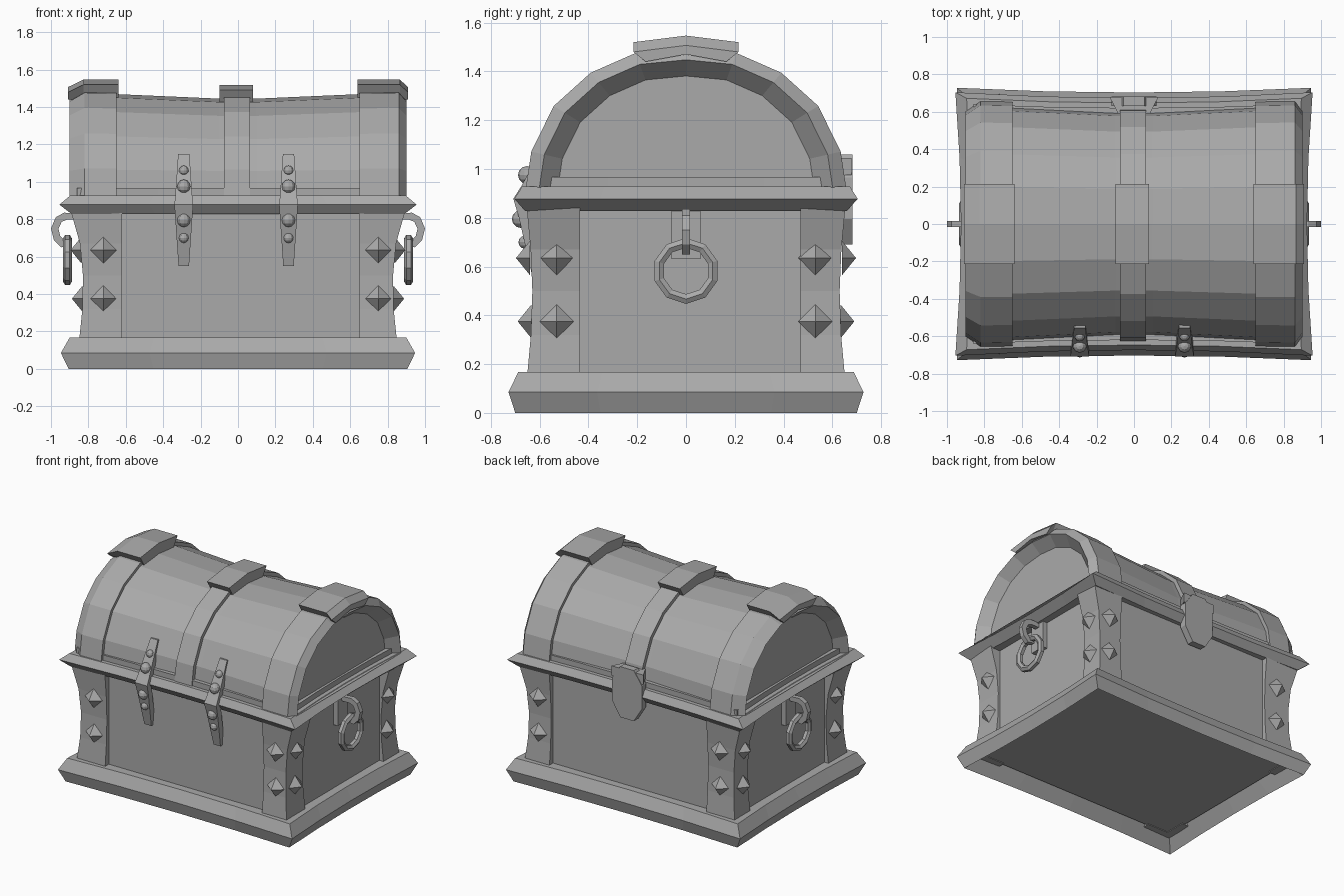
import bpy, bmesh
from math import sin, cos, pi
from mathutils import Vector, Matrix

cube = bpy.data.objects.get("Cube")
if cube:
    bpy.data.objects.remove(cube)

grey = bpy.data.materials.new("stone grey")
grey.use_nodes = True
grey.diffuse_color = (0.4, 0.4, 0.4, 1)
grey.node_tree.nodes["Principled BSDF"].inputs["Base Color"].default_value = (0.4, 0.4, 0.4, 1)


def finish(name, bm):
    bmesh.ops.recalc_face_normals(bm, faces=bm.faces)
    mesh = bpy.data.meshes.new(name)
    bm.to_mesh(mesh)
    bm.free()
    mesh.materials.append(grey)
    ob = bpy.data.objects.new(name, mesh)
    bpy.context.collection.objects.link(ob)
    return ob


def loft(name, rings, loop=False):
    """Skin closed rings; the ends are capped, or joined when loop is set."""
    bm = bmesh.new()
    rows = [[bm.verts.new(p) for p in ring] for ring in rings]
    n = len(rows[0])
    pairs = list(zip(rows, rows[1:])) + ([(rows[-1], rows[0])] if loop else [])
    for a, b in pairs:
        for i in range(n):
            j = (i + 1) % n
            bm.faces.new((a[i], a[j], b[j], b[i]))
    if not loop:
        bm.faces.new(rows[0])
        bm.faces.new(rows[-1])
    return finish(name, bm)


def bowed_ring(x, y, z, sag):
    """Rectangle whose four sides bow inward."""
    steps = (-1, -0.5, 0, 0.5)
    pts = [(t * x, -y + sag * (1 - t * t)) for t in steps]
    pts += [(x - sag * (1 - t * t), t * y) for t in steps]
    pts += [(-px, -py) for px, py in pts]
    return [(px, py, z) for px, py in pts]


# Base frame (hollow below), rim and flat body panels
loft("base_trim", [bowed_ring(0.84, 0.63, 0.1, 0.02), bowed_ring(0.905, 0.70, 0, 0.02),
                   bowed_ring(0.947, 0.728, 0.085, 0.025), bowed_ring(0.9, 0.688, 0.167, 0.025),
                   bowed_ring(0.78, 0.57, 0.167, 0)], loop=True)
loft("rim_trim", [bowed_ring(0.89, 0.66, 0.828, 0.025), bowed_ring(0.955, 0.704, 0.878, 0.03),
                  bowed_ring(0.895, 0.672, 0.928, 0.025)])
loft("rim_lip", [bowed_ring(0.86, 0.64, z, 0.02) for z in (0.92, 0.967)])
loft("body", [bowed_ring(0.815, 0.608, z, 0) for z in (0.085, 0.84)])

# Angled corner plates and pyramid studs
plate_levels = [(0.08, 0.848, 0.65), (0.165, 0.848, 0.65), (0.32, 0.832, 0.636),
                (0.5, 0.829, 0.63), (0.67, 0.845, 0.637), (0.84, 0.893, 0.653)]


def pyramid(name, centre, out, size=0.07, depth=0.057):
    out = Vector(out)
    side = out.cross(Vector((0, 0, 1)))
    c = Vector(centre)
    bm = bmesh.new()
    rim = [bm.verts.new(c + side * size * cos(a) + Vector((0, 0, size * sin(a))))
           for a in (0, pi / 2, pi, 3 * pi / 2)]
    tip = bm.verts.new(c + out * depth)
    bm.faces.new(rim)
    for i in range(4):
        bm.faces.new((rim[i], rim[(i + 1) % 4], tip))
    finish(name, bm)


for sx, xname, a, stud_x in ((-1, "right", 0.62, 0.72), (1, "left", 0.65, 0.75)):
    for sy, yname, b in ((-1, "front", 0.435), (1, "back", 0.47)):
        tag = f"{yname}_{xname}"
        rings = []
        for z, x, y in plate_levels:
            ell = [(x, y), (a, y), (a, 0.59), (0.79, 0.59), (0.79, b), (x, b)]
            rings.append([(sx * px, sy * py, z) for px, py in ell])
        loft(f"corner_plate_{tag}", rings)
        for z, lean in ((0.375, 0), (0.635, 0.007)):
            pyramid(f"stud_{tag}", (sx * stud_x, sy * (0.633 + lean), z), (0, sy, 0))
            pyramid(f"side_stud_{tag}", (sx * (0.831 + lean), sy * 0.53, z), (sx, 0, 0))

# Barrel lid: one arch outline, scaled along the length
half_arch = [(0.65, 0), (0.628, 0.145), (0.537, 0.33), (0.387, 0.465), (0.205, 0.545)]
arch = half_arch + [(0, 0.565)] + [(-y, z) for y, z in reversed(half_arch)]


def arch_ring(x, s):
    return [(x, y * s, 0.925 + z * s) for y, z in arch]


loft("lid_barrel", [arch_ring(x, s) for x, s in
                    ((-0.72, 0.968), (-0.1, 0.92), (0.1, 0.92), (0.72, 0.968))])
loft("middle_band", [arch_ring(x, s) for x, s in
                     ((-0.075, 0.9), (-0.075, 0.965), (0.065, 0.965), (0.065, 0.9))], loop=True)


def band_cap(name, sections):
    """Flared plate over the ridge; sections are (x, drop of the top, shift)."""
    rings = []
    for x, low, base in sections:
        rings.append([(x, -0.165, 1.44 + base), (x, -0.215, 1.52 + base - low),
                      (x, 0, 1.547 + base - low), (x, 0.215, 1.52 + base - low),
                      (x, 0.165, 1.44 + base), (x, 0, 1.47 + base)])
    loft(name, rings)


band_cap("middle_cap", [(-0.1, 0, -0.028), (0.08, 0, -0.028)])
for sx, tag, bevel in ((-1, "right", 0.82), (1, "left", 0.86)):
    loft(f"end_band_{tag}", [arch_ring(sx * x, s) for x, s in
                             ((0.655, 0.9), (0.65, 1.005), (bevel, 1.01), (0.9, 0.925),
                              (0.82, 0.8), (0.75, 0.8))], loop=True)
    loft(f"lid_end_{tag}", [arch_ring(sx * x, 0.81) for x in (0.7, 0.825)])
    band_cap(f"end_cap_{tag}", [(sx * 0.64, 0, 0), (sx * (bevel + 0.005), 0, 0),
                                (sx * 0.908, 0.04, 0)])

# Hinge straps with round rivets
strap = [(1.15, -0.555, 0.03), (0.93, -0.675, 0.045), (0.878, -0.708, 0.05),
         (0.80, -0.685, 0.045), (0.55, -0.628, 0.028)]
for cx, tag in ((-0.29, "right"), (0.27, "left")):
    loft(f"hinge_strap_{tag}", [[(cx - w, y, z), (cx + w, y, z), (cx + w, y + 0.045, z),
                                 (cx - w, y + 0.045, z)] for z, y, w in strap])
    for z, y, r in ((1.06, -0.60, 0.027), (0.975, -0.652, 0.037),
                    (0.795, -0.677, 0.037), (0.70, -0.66, 0.027)):
        bm = bmesh.new()
        bmesh.ops.create_uvsphere(bm, u_segments=10, v_segments=6, radius=r,
                                  matrix=Matrix.Translation((cx, y, z)))
        finish(f"rivet_{tag}", bm)

# Side handles: plate, staple and ring
for sx, tag in ((-1, "right"), (1, "left")):
    loft(f"handle_plate_{tag}", [[(sx * x, -0.06, 0.63), (sx * x, 0.06, 0.63),
                                  (sx * x, 0.06, 0.84), (sx * x, -0.06, 0.84)] for x in (0.8, 0.85)])
    outer = [(0.83, 0.83), (0.93, 0.835), (0.975, 0.81), (1.0, 0.75), (0.985, 0.69),
             (0.945, 0.65), (0.89, 0.66)]
    rings = []
    for x, z in outer:
        k = (Vector((0.89, 0.745)) - Vector((x, z))).normalized() * 0.04
        rings.append([(sx * x, -0.017, z), (sx * x, 0.017, z),
                      (sx * (x + k.x), 0.017, z + k.y), (sx * (x + k.x), -0.017, z + k.y)])
    loft(f"handle_staple_{tag}", rings)
    rings = []
    for i in range(10):
        a = 2 * pi * (i + 0.5) / 10
        ring = []
        for j in range(6):
            b = 2 * pi * (j + 0.5) / 6
            r = 0.115 + 0.023 * cos(b)
            ring.append((sx * (0.912 + 0.024 * sin(b)), r * cos(a), 0.582 + r * sin(a)))
        rings.append(ring)
    loft(f"handle_ring_{tag}", rings, loop=True)

# Octagonal lock plate on the back, held by a flared hasp on the lid
octagon = [(0.055, 0.185), (0.12, 0.09), (0.12, -0.08), (0.055, -0.185)]
octagon += [(-x, z) for x, z in reversed(octagon)]
loft("lock_plate", [[(x, y, 0.875 + z) for x, z in octagon] for y in (0.632, 0.682)])
loft("lock_hasp", [[(-0.085, 0.59, z), (0.085, 0.59, z), (0.13, 0.678, z), (-0.13, 0.678, z)]
                   for z in (0.975, 1.045)])
